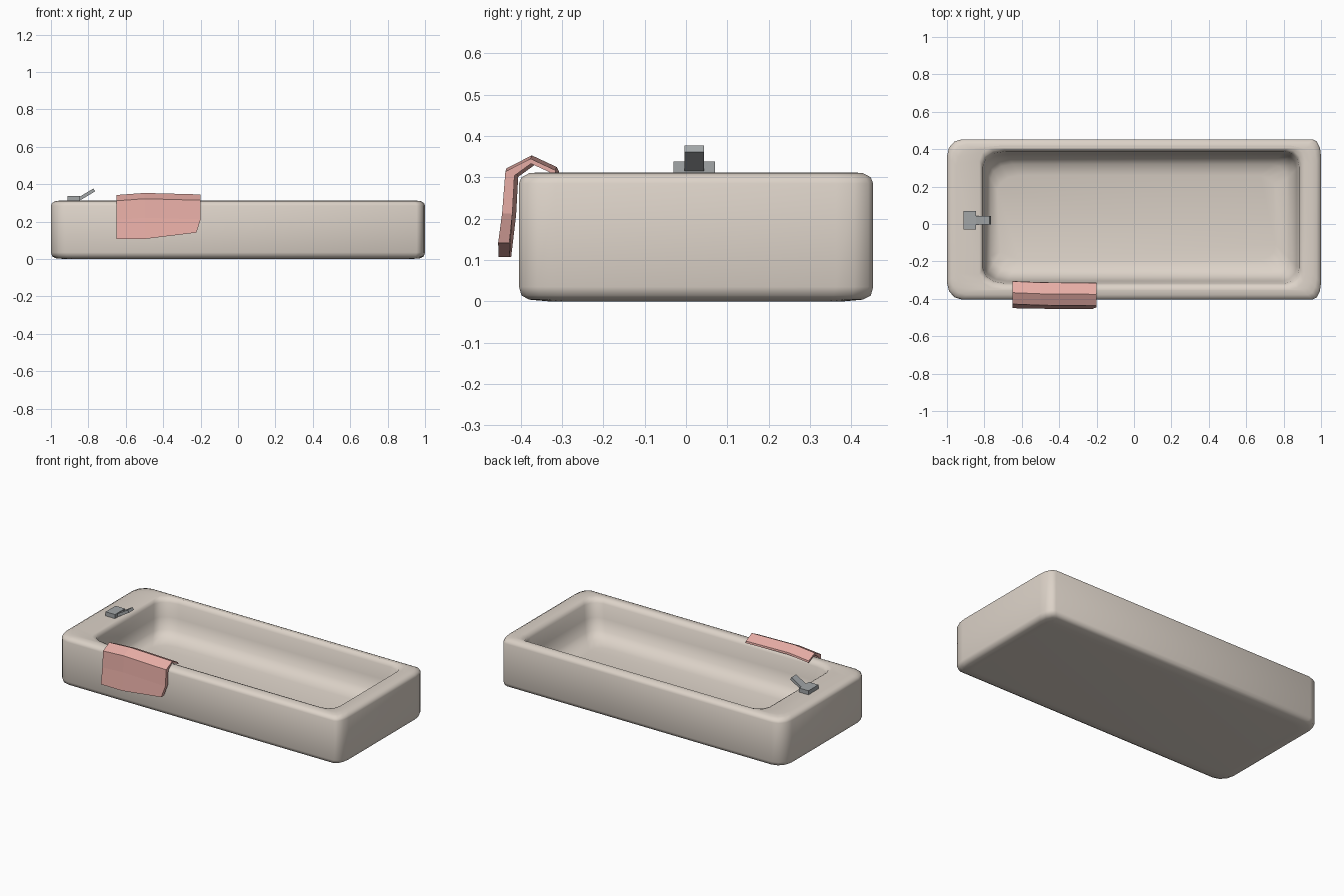
import bpy, bmesh
from math import sin, cos, pi, radians
from mathutils import Matrix

if "Cube" in bpy.data.objects:
    bpy.data.objects.remove(bpy.data.objects["Cube"])


def material(name, rgb):
    m = bpy.data.materials.new(name)
    m.diffuse_color = (*rgb, 1)
    m.use_nodes = True
    m.node_tree.nodes["Principled BSDF"].inputs["Base Color"].default_value = m.diffuse_color
    return m


def finish(name, bm, mat, smooth=None):
    bmesh.ops.recalc_face_normals(bm, faces=bm.faces)
    me = bpy.data.meshes.new(name)
    bm.to_mesh(me)
    bm.free()
    me.materials.append(mat)
    ob = bpy.data.objects.new(name, me)
    bpy.context.collection.objects.link(ob)
    if smooth:
        bpy.ops.object.select_all(action='DESELECT')
        ob.select_set(True)
        bpy.context.view_layer.objects.active = ob
        bpy.ops.object.shade_smooth_by_angle(angle=radians(smooth))
    return ob


def rounded_ring(bm, x0, x1, y0, y1, z, rl, rr, ry, n=3):
    """Rounded rectangle; left and right corners have their own x radius."""
    pts = []
    for cx, cy, rx, a0 in ((x1 - rr, y1 - ry, rr, 0), (x0 + rl, y1 - ry, rl, 90),
                           (x0 + rl, y0 + ry, rl, 180), (x1 - rr, y0 + ry, rr, 270)):
        for i in range(n + 1):
            a = radians(a0 + 90 * i / n)
            pts.append(bm.verts.new((cx + rx * cos(a), cy + ry * sin(a), z)))
    return pts


ceramic = material("ceramic", (0.72, 0.65, 0.58))
cloth = material("cloth", (0.80, 0.42, 0.38))
metal = material("metal", (0.36, 0.38, 0.39))

# Tub: one skin lofted up the outside, over the rim and down the basin
bm = bmesh.new()
X0, X1, Y0, Y1 = -1.0, 1.0, -0.404, 0.453
rings = []
for inset, z in ((0.07, 0), (0.025, 0.004), (0.006, 0.014), (0, 0.035),
                 (0, 0.285), (0.006, 0.3), (0.025, 0.31), (0.05, 0.312)):
    rings.append(rounded_ring(bm, X0 + inset, X1 - inset, Y0 + inset, Y1 - inset,
                              z, 0.08, 0.045, 0.09))
for d, z in ((-0.02, 0.312), (0, 0.306), (0.012, 0.285), (0.025, 0.2),
             (0.045, 0.13), (0.08, 0.095), (0.14, 0.08)):
    rings.append(rounded_ring(bm, -0.815 + d * 0.6, 0.895 - d, -0.33 + d, 0.4 - d,
                              z, 0.12, 0.08, 0.08))
for a, b in zip(rings, rings[1:]):
    for i in range(len(a)):
        j = (i + 1) % len(a)
        bm.faces.new((a[i], a[j], b[j], b[i]))
bm.faces.new(rings[0])
bm.faces.new(rings[-1])
finish("tub", bm, ceramic, 60)

# Towel: a folded strip, outer and inner profiles in (y, z)
outer = [(-0.313, 0.325), (-0.373, 0.353), (-0.434, 0.322), (-0.442, 0.22), (-0.453, 0.136)]
inner = [(-0.311, 0.313), (-0.372, 0.341), (-0.412, 0.312), (-0.417, 0.22), (-0.426, 0.106)]
columns = [(-0.65, -0.011, 0.006, 0), (-0.5, 0, 0, 0), (-0.2, -0.008, -0.003, 0.034)]
bm = bmesh.new()
loops = []
for x, dz, dy, lift in columns:
    loop = []
    for prof in (outer, inner[::-1]):
        for y, z in prof:
            hem = z < 0.15
            z_new = 0.107 + lift if hem else z + dz
            x_new = x - 0.022 if hem and lift else x
            loop.append(bm.verts.new((x_new, y + dy * (0.5 if hem else 1), z_new)))
    loops.append(loop)
for a, b in zip(loops, loops[1:]):
    for i in range(len(a)):
        j = (i + 1) % len(a)
        bm.faces.new((a[i], a[j], b[j], b[i]))
n = len(outer)
for lp in (loops[0], loops[-1]):
    for i in range(n - 1):
        bm.faces.new((lp[i], lp[i + 1], lp[-2 - i], lp[-1 - i]))
finish("towel", bm, cloth)


# Tap: base block and tilted spout
def block(name, loc, size, tilt=0):
    bm = bmesh.new()
    bmesh.ops.create_cube(bm, size=1, matrix=Matrix.Translation(loc)
                          @ Matrix.Rotation(radians(tilt), 4, 'Y')
                          @ Matrix.Diagonal((*size, 1)))
    finish(name, bm, metal)


block("tap_base", (-0.878, 0.02, 0.323), (0.066, 0.1, 0.03))
block("tap_spout", (-0.807, 0.02, 0.346), (0.09, 0.048, 0.018), -31)
